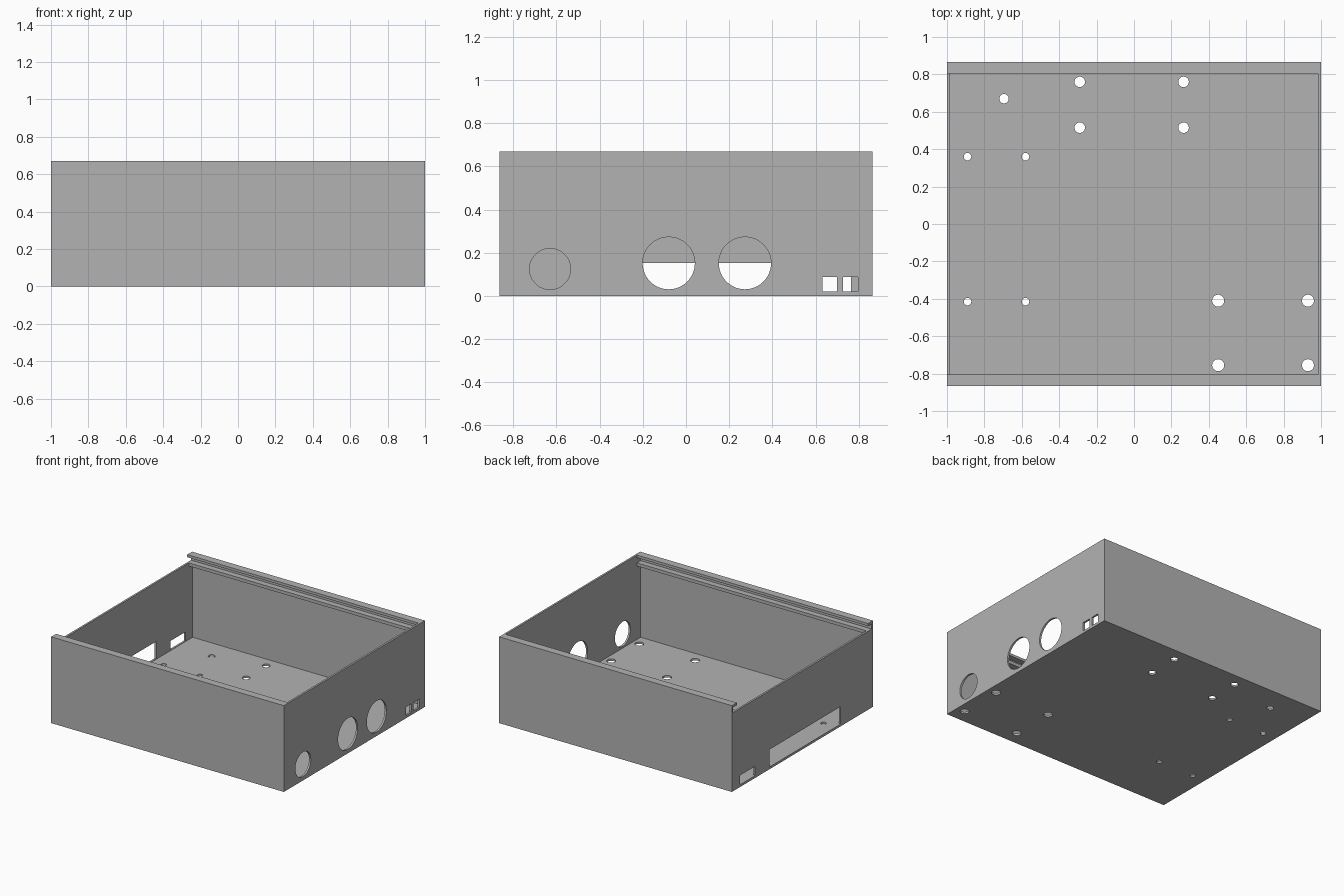
import bpy, bmesh, math
from mathutils import Matrix

cube = bpy.data.objects.get("Cube")
if cube:
    bpy.data.objects.remove(cube)

HX, HY, H = 1.0, 0.865, 0.67        # outer half sizes and height
T = 0.015                           # wall and floor thickness
RAIL = 0.805                        # inner edge of the lid rails
LEDGE, SLOT, LIP = 0.585, 0.61, 0.65   # lid groove levels

grey = bpy.data.materials.new("grey plastic")
grey.use_nodes = True
colour = (0.45, 0.45, 0.45, 1)
grey.diffuse_color = colour
grey.node_tree.nodes["Principled BSDF"].inputs["Base Color"].default_value = colour


def make(name, bm):
    bmesh.ops.recalc_face_normals(bm, faces=bm.faces)
    mesh = bpy.data.meshes.new(name)
    bm.to_mesh(mesh)
    bm.free()
    mesh.materials.append(grey)
    obj = bpy.data.objects.new(name, mesh)
    bpy.context.collection.objects.link(obj)
    return obj


def extrude_x(name, half, x0, x1):
    """Mirror a half profile of (y, z) points and extrude it along x."""
    bm = bmesh.new()
    outline = half + [(-y, z) for y, z in reversed(half)]
    face = bm.faces.new([bm.verts.new((x0, y, z)) for y, z in outline])
    new = bmesh.ops.extrude_face_region(bm, geom=[face])["geom"]
    moved = [v for v in new if isinstance(v, bmesh.types.BMVert)]
    bmesh.ops.translate(bm, vec=(x1 - x0, 0, 0), verts=moved)
    return make(name, bm)


def add_box(bm, x, y, z):
    size = [b - a for a, b in (x, y, z)]
    mid = [(a + b) / 2 for a, b in (x, y, z)]
    bmesh.ops.create_cube(bm, size=1, matrix=Matrix.Translation(mid) @ Matrix.Diagonal((*size, 1)))


def add_drill(bm, centre, radius, depth, along_x=False):
    turn = Matrix.Rotation(math.pi / 2, 4, 'Y') if along_x else Matrix()
    bmesh.ops.create_cone(bm, cap_ends=True, segments=48, radius1=radius, radius2=radius,
                          depth=depth, matrix=Matrix.Translation(centre) @ turn)


def cut(target, cutter):
    mod = target.modifiers.new(cutter.name, 'BOOLEAN')
    mod.operation, mod.solver, mod.object = 'DIFFERENCE', 'EXACT', cutter
    cutter.hide_render = True
    cutter.hide_set(True)


# Solid block of the enclosure
enclosure = extrude_x("enclosure", [(HY, 0), (HY, H)], -HX, HX)

# Inside space with ledge, lid groove and lip along the front and back
inner = HY - T
groove = [(inner, SLOT), (inner, LIP), (RAIL, LIP), (RAIL, H + 0.1)]
cut(enclosure, extrude_x("cavity_cutter", [(inner, T), (inner, LEDGE), (RAIL, LEDGE), (RAIL, SLOT)] + groove,
                         -HX + T, HX - T))

# Open end where the lid slides in
cut(enclosure, extrude_x("lid_entry_cutter", groove, -HX - 0.1, -HX + 2 * T))

# Mounting holes through the floor
bm = bmesh.new()
for xs, ys, radius in (((-0.29, 0.265), (0.515, 0.76), 0.028),
                       ((-0.89, -0.58), (-0.415, 0.36), 0.02),
                       ((0.45, 0.93), (-0.755, -0.41), 0.032),
                       ((-0.695,), (0.67,), 0.025)):
    for x in xs:
        for y in ys:
            add_drill(bm, (x, y, 0), radius, 0.1)
cut(enclosure, make("floor_hole_cutter", bm))

# Round and square ports in the +x wall
bm = bmesh.new()
for y, z, radius in ((-0.63, 0.125, 0.095), (-0.08, 0.152, 0.121), (0.273, 0.152, 0.121)):
    add_drill(bm, (HX, y, z), radius, 0.1, along_x=True)
for y in (0.632, 0.728):
    add_box(bm, (HX - 0.05, HX + 0.05), (y, y + 0.068), (0.02, 0.087))
cut(enclosure, make("port_cutter", bm))

# Long and short slots in the -x wall
bm = bmesh.new()
for y, z in (((-0.47, 0.405), (0.018, 0.153)), ((0.58, 0.765), (0.018, 0.09))):
    add_box(bm, (-HX - 0.05, -HX + 0.05), y, z)
cut(enclosure, make("slot_cutter", bm))
